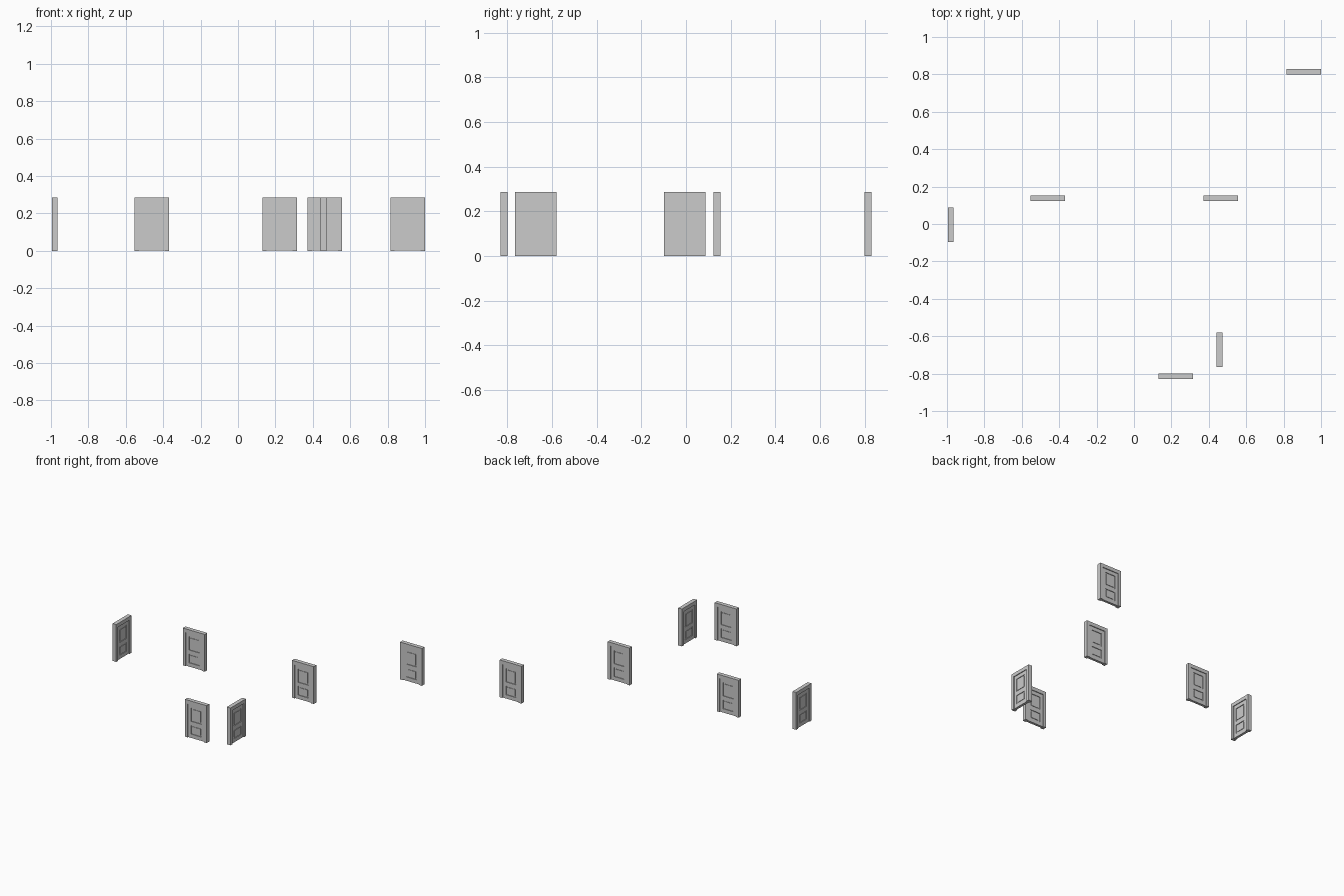
import bpy
from math import radians
from mathutils import Matrix

if "Cube" in bpy.data.objects:
    bpy.data.objects.remove(bpy.data.objects["Cube"])

W, H, D = 0.185, 0.286, 0.031      # frame outer size
JAMB, HEAD = 0.023, 0.028          # frame member widths
LEAF = 0.019                       # door leaf thickness
LW = W / 2 - JAMB                  # leaf half width
LH = H - HEAD                      # leaf height
STILE = 0.026


def box(name, x0, x1, z0, z1, depth, m):
    bpy.ops.mesh.primitive_cube_add(size=1)
    o = bpy.context.object
    o.name = name
    o.matrix_world = m @ Matrix.Translation(((x0 + x1) / 2, 0, (z0 + z1) / 2)) @ \
        Matrix.Diagonal((x1 - x0, depth, z1 - z0, 1))
    return o


def knob(m, side):
    # stepped round knob: rose, neck and rounded head, turned as a lathe
    prof = [(0.0, 0), (0.0075, 0), (0.0075, 0.002), (0.0035, 0.003), (0.0035, 0.006),
            (0.0065, 0.008), (0.0075, 0.0105), (0.006, 0.0125), (0.0, 0.0135)]
    mesh = bpy.data.meshes.new("door_knob")
    mesh.from_pydata([(r, 0, h) for r, h in prof],
                     [(i, i + 1) for i in range(len(prof) - 1)], [])
    o = bpy.data.objects.new("door_knob", mesh)
    bpy.context.collection.objects.link(o)
    s = o.modifiers.new("lathe", 'SCREW')
    s.steps = s.render_steps = 16
    s.use_merge_vertices = True
    s.use_normal_calculate = True
    o.matrix_world = m @ Matrix.Translation((-0.053, side * LEAF / 2, 0.112)) @ \
        Matrix.Rotation(radians(-90 * side), 4, 'X')


def door(x, y, turn):
    m = Matrix.Translation((x, y, 0)) @ Matrix.Rotation(radians(turn), 4, 'Z')
    # surrounding frame
    for s in (-1, 1):
        a, b = sorted((s * W / 2, s * LW))
        box("frame_jamb", a, b, 0, LH, D, m)
        a, b = sorted((s * LW, s * (LW - STILE)))
        box("leaf_stile", a, b, 0.001, LH, LEAF, m)
    box("frame_head", -W / 2, W / 2, LH, H, D, m)
    # leaf rails and two sunk panels with raised centres
    inner = LW - STILE
    for z0, z1 in ((0.001, 0.03), (0.098, 0.128), (LH - 0.028, LH)):
        box("leaf_rail", -inner, inner, z0, z1, LEAF, m)
    for z0, z1 in ((0.03, 0.098), (0.128, LH - 0.028)):
        box("sunk_panel", -inner, inner, z0, z1, LEAF - 0.01, m)
        e = 0.009
        box("raised_panel", -inner + e, inner - e, z0 + e, z1 - e, LEAF - 0.003, m)
    for side in (-1, 1):
        knob(m, side)


for x, y, turn in ((-0.461, 0.138, 0), (0.464, 0.138, 0), (0.223, -0.814, 0),
                   (0.9075, 0.814, 0), (-0.98, -0.005, -90), (0.457, -0.673, 90)):
    door(x, y, turn)
